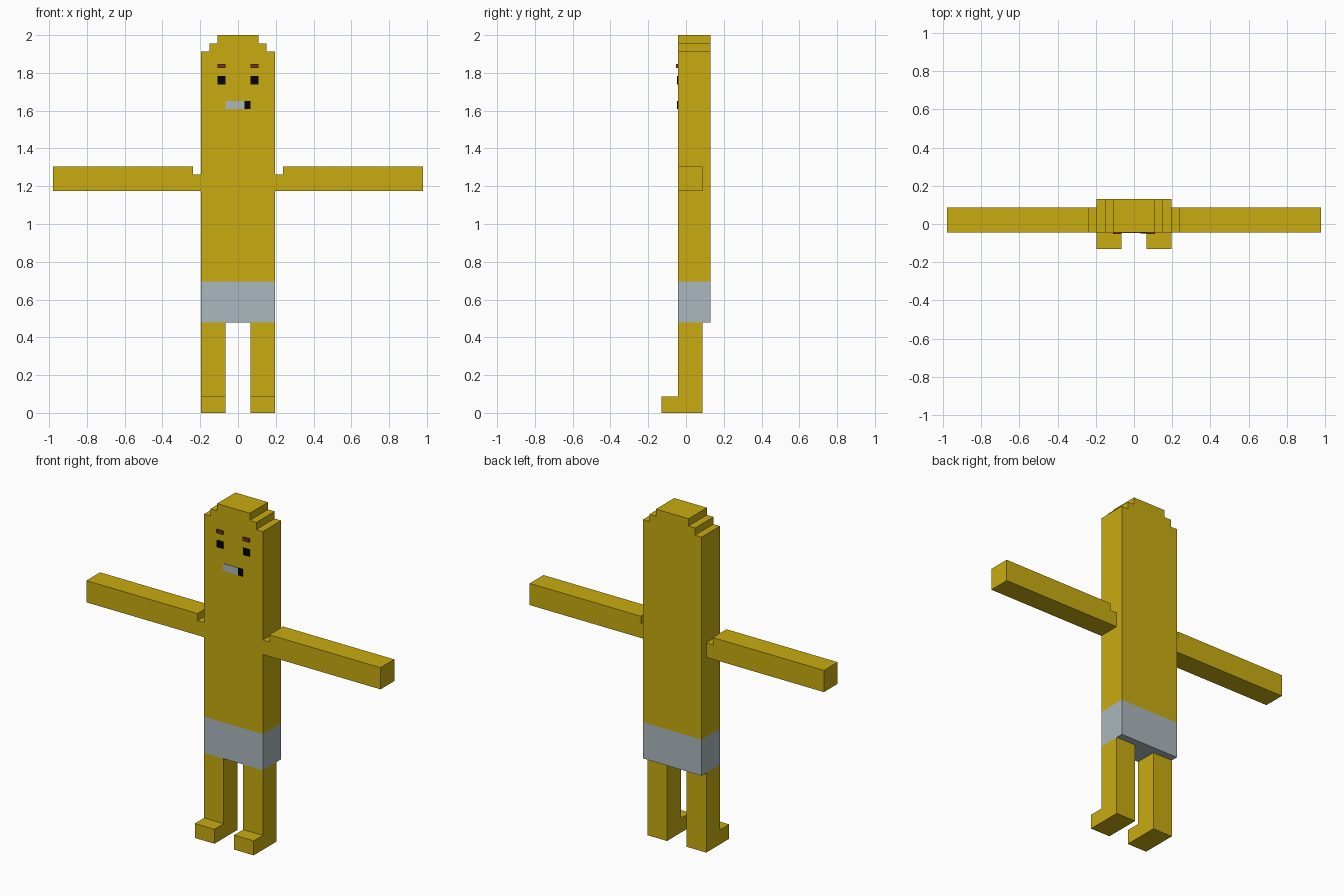
import bpy, bmesh
from mathutils import Vector

cube = bpy.data.objects.get("Cube")
if cube:
    bpy.data.objects.remove(cube, do_unlink=True)

U = 2 / 46  # one block; all sizes below are in blocks


def material(name, rgb):
    m = bpy.data.materials.new(name)
    m.use_nodes = True
    m.diffuse_color = (*rgb, 1)
    m.node_tree.nodes["Principled BSDF"].inputs["Base Color"].default_value = (*rgb, 1)
    return m


yellow = material("yellow skin", (0.58, 0.41, 0.005))
grey = material("pale grey", (0.41, 0.48, 0.51))
black = material("black", (0.001, 0.001, 0.001))
brown = material("brown", (0.16, 0.035, 0.01))


def extrude(name, points, axis, start, end, mats, cut_z=None):
    """Extrude an outline along x (points are y, z) or along y (points are x, z)."""
    bm = bmesh.new()
    place = (lambda a, b: (start, a, b)) if axis == "x" else (lambda a, b: (a, start, b))
    face = bm.faces.new([bm.verts.new(place(a, b)) for a, b in points])
    grown = bmesh.ops.extrude_face_region(bm, geom=[face])["geom"]
    length = end - start
    shift = Vector((length, 0, 0) if axis == "x" else (0, length, 0))
    bmesh.ops.translate(bm, vec=shift, verts=[g for g in grown if isinstance(g, bmesh.types.BMVert)])
    if cut_z is not None:
        # Everything below the cut takes the second material
        bmesh.ops.bisect_plane(bm, geom=bm.verts[:] + bm.edges[:] + bm.faces[:],
                               plane_co=(0, 0, cut_z), plane_no=(0, 0, 1))
        for f in bm.faces:
            f.material_index = int(f.calc_center_median().z < cut_z)
    bmesh.ops.scale(bm, vec=(U, U, U), verts=bm.verts)
    bmesh.ops.recalc_face_normals(bm, faces=bm.faces)
    mesh = bpy.data.meshes.new(name)
    bm.to_mesh(mesh)
    bm.free()
    for m in mats:
        mesh.materials.append(m)
    obj = bpy.data.objects.new(name, mesh)
    bpy.context.collection.objects.link(obj)
    return obj


def plate(name, x0, x1, z0, z1, thickness, mat):
    """Thin plate on the front of the face."""
    extrude(name, [(x0, z0), (x1, z0), (x1, z1), (x0, z1)], "y", -1 - thickness, -1, [mat])


# Torso, stepped head and shorts in one block
half = [(4.5, 11), (4.5, 44), (3.5, 44), (3.5, 45), (2.5, 45), (2.5, 46)]
outline = half + [(-x, z) for x, z in reversed(half)]
extrude("body_and_shorts", outline, "y", -1, 3, [yellow, grey], cut_z=16)

# Limbs, brows and eyes on each side
arm = [(4.5, 27), (22.5, 27), (22.5, 30), (5.5, 30), (5.5, 29), (4.5, 29)]
leg = [(-3, 0), (2, 0), (2, 11), (-1, 11), (-1, 2), (-3, 2)]
for side, s in (("left", 1), ("right", -1)):
    extrude(side + "_arm", [(s * x, z) for x, z in arm], "y", -1, 2, [yellow])
    extrude(side + "_leg", leg, "x", s * 1.5, s * 4.5, [yellow])
    plate(side + "_eye", s * 1.5, s * 2.5, 40, 41, 0.08, black)
    plate(side + "_brow", s * 1.5, s * 2.5, 42, 42.5, 0.2, brown)

# Mouth with teeth and a dark gap
plate("teeth", -1.5, 0.8, 37, 38, 0.08, grey)
plate("mouth_gap", 0.8, 1.5, 37, 38, 0.12, black)
